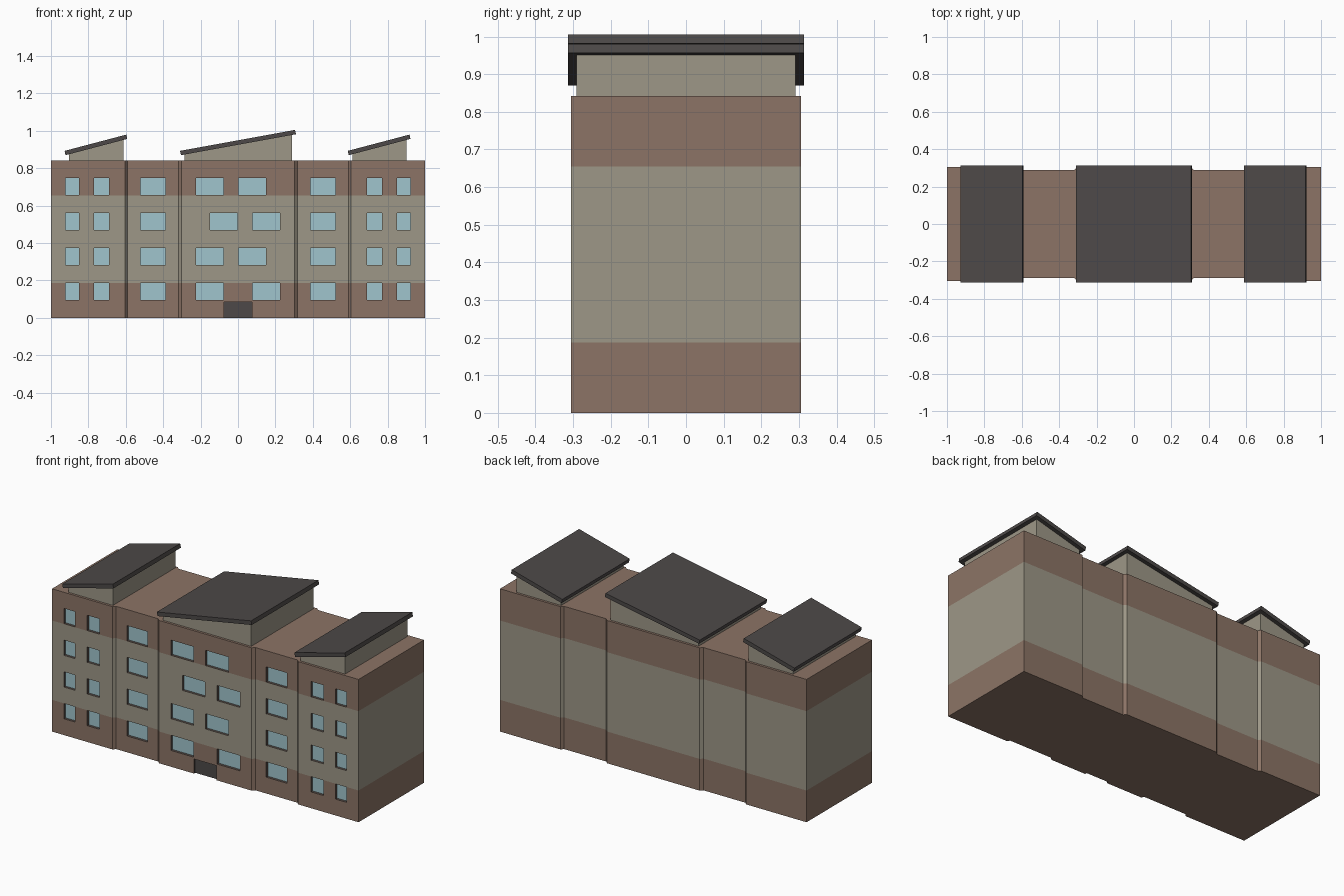
import bpy, bmesh
from mathutils import Vector

if "Cube" in bpy.data.objects:
    bpy.data.objects.remove(bpy.data.objects["Cube"])


def srgb(h):
    c = [int(h[i:i + 2], 16) / 255 for i in (0, 2, 4)]
    return [x / 12.92 if x <= 0.04045 else ((x + 0.055) / 1.055) ** 2.4 for x in c] + [1]


def material(name, h):
    m = bpy.data.materials.new(name)
    m.diffuse_color = srgb(h)
    m.use_nodes = True
    m.node_tree.nodes["Principled BSDF"].inputs["Base Color"].default_value = m.diffuse_color
    return m


BROWN, BEIGE, GLASS, FRAME, ROOF = range(5)
mats = [material("brown brick", "8C7466"), material("beige plaster", "9D9787"),
        material("window glass", "A0C5CD"), material("window frame", "5A4F4A"),
        material("dark roof", "4D4948")]


def make_object(name, bm):
    bmesh.ops.recalc_face_normals(bm, faces=bm.faces[:])
    me = bpy.data.meshes.new(name)
    bm.to_mesh(me)
    bm.free()
    for m in mats:
        me.materials.append(m)
    ob = bpy.data.objects.new(name, me)
    bpy.context.collection.objects.link(ob)
    return ob


def prism(points, direction, mat=0):
    """Extrude a closed outline along a direction."""
    bm = bmesh.new()
    face = bm.faces.new([bm.verts.new(p) for p in points])
    ext = bmesh.ops.extrude_face_region(bm, geom=[face], use_keep_orig=True)
    bmesh.ops.translate(bm, vec=Vector(direction),
                        verts=[v for v in ext["geom"] if isinstance(v, bmesh.types.BMVert)])
    for f in bm.faces:
        f.material_index = mat
    return bm


# Building body: stepped outline with projecting centre and end wings
HEIGHT, FLOOR = 0.842, 0.187
quarter = [(0.302, 0.305), (0.318, 0.29), (0.592, 0.29), (0.605, 0.305), (1, 0.305)]
half = quarter + [(x, -y) for x, y in reversed(quarter)]
outline = half + [(-x, y) for x, y in reversed(half)]
bm = prism([(x, y, 0) for x, y in outline], (0, 0, HEIGHT))

# Colour bands cut at fixed heights
for z in (FLOOR, 0.655):
    bmesh.ops.bisect_plane(bm, geom=bm.verts[:] + bm.edges[:] + bm.faces[:],
                           plane_co=(0, 0, z), plane_no=(0, 0, 1))
for f in bm.faces:
    z = f.calc_center_median().z
    side = abs(f.normal.z) < 0.5
    f.material_index = BEIGE if side and FLOOR < z < 0.655 else BROWN
body = make_object("building_body", bm)

# Cutters for window and door recesses: the back face becomes glass or door
cut = bmesh.new()


def recess(x0, x1, z0, z1, wall, depth, back):
    v = bmesh.ops.create_cube(cut, size=1)["verts"]
    y0, y1 = wall - 0.05, wall + depth
    for p in v:
        p.co = (x1 if p.co.x > 0 else x0, y1 if p.co.y > 0 else y0, z1 if p.co.z > 0 else z0)
    for f in {f for p in v for f in p.link_faces}:
        f.material_index = back if f.calc_center_median().y > y1 - 1e-4 else FRAME


# Window columns per floor; the centre pairs shift from floor to floor
centre = [[(-0.225, -0.078), (0.078, 0.225)], [(-0.225, -0.078), (0.002, 0.15)],
          [(-0.15, -0.002), (0.078, 0.225)], [(-0.225, -0.078), (0.002, 0.15)]]
for level in range(4):
    z = 0.096 + level * FLOOR
    cols = [(a, b, -0.305) for a, b in centre[level]]
    for a, b, wall in [(0.69, 0.77, -0.305), (0.85, 0.922, -0.305), (0.387, 0.522, -0.29)]:
        cols += [(a, b, wall), (-b, -a, wall)]
    for a, b, wall in cols:
        recess(a, b, z, z + 0.09, wall, 0.015, GLASS)
recess(-0.074, 0.074, -0.02, 0.086, -0.305, 0.012, ROOF)
cutter = make_object("recess_cutter", cut)
cutter.hide_render = True

mod = body.modifiers.new("recesses", 'BOOLEAN')
mod.operation = 'DIFFERENCE'
mod.solver = 'EXACT'
mod.object = cutter
bpy.context.view_layer.objects.active = body
body.select_set(True)
bpy.ops.object.modifier_apply(modifier=mod.name)
bpy.data.objects.remove(cutter)

# Rooftop blocks, each with a sloping slab roof: name, roof x range, high edge
for name, x0, x1, top in [("left", -0.927, -0.592, 0.98), ("centre", -0.31, 0.31, 1.005),
                          ("right", 0.587, 0.922, 0.98)]:
    low, t, lean = 0.893, 0.023, 0.005

    def under(x):  # height of the slab's middle at x
        return low - t / 2 + (top - low) * (x - x0) / (x1 - x0)

    a, b = x0 + 0.024, x1 - 0.02
    wall = [(a, HEIGHT - 0.004), (b, HEIGHT - 0.004), (b, under(b)), (a, under(a))]
    make_object(name + "_rooftop_block",
                prism([(x, -0.291, z) for x, z in wall], (0, 0.582, 0), BEIGE))
    slab = [(x0, low), (x0 + lean, low - t), (x1, top - t), (x1 - lean, top)]
    make_object(name + "_sloping_roof",
                prism([(x, -0.314, z) for x, z in slab], (0, 0.628, 0), ROOF))
